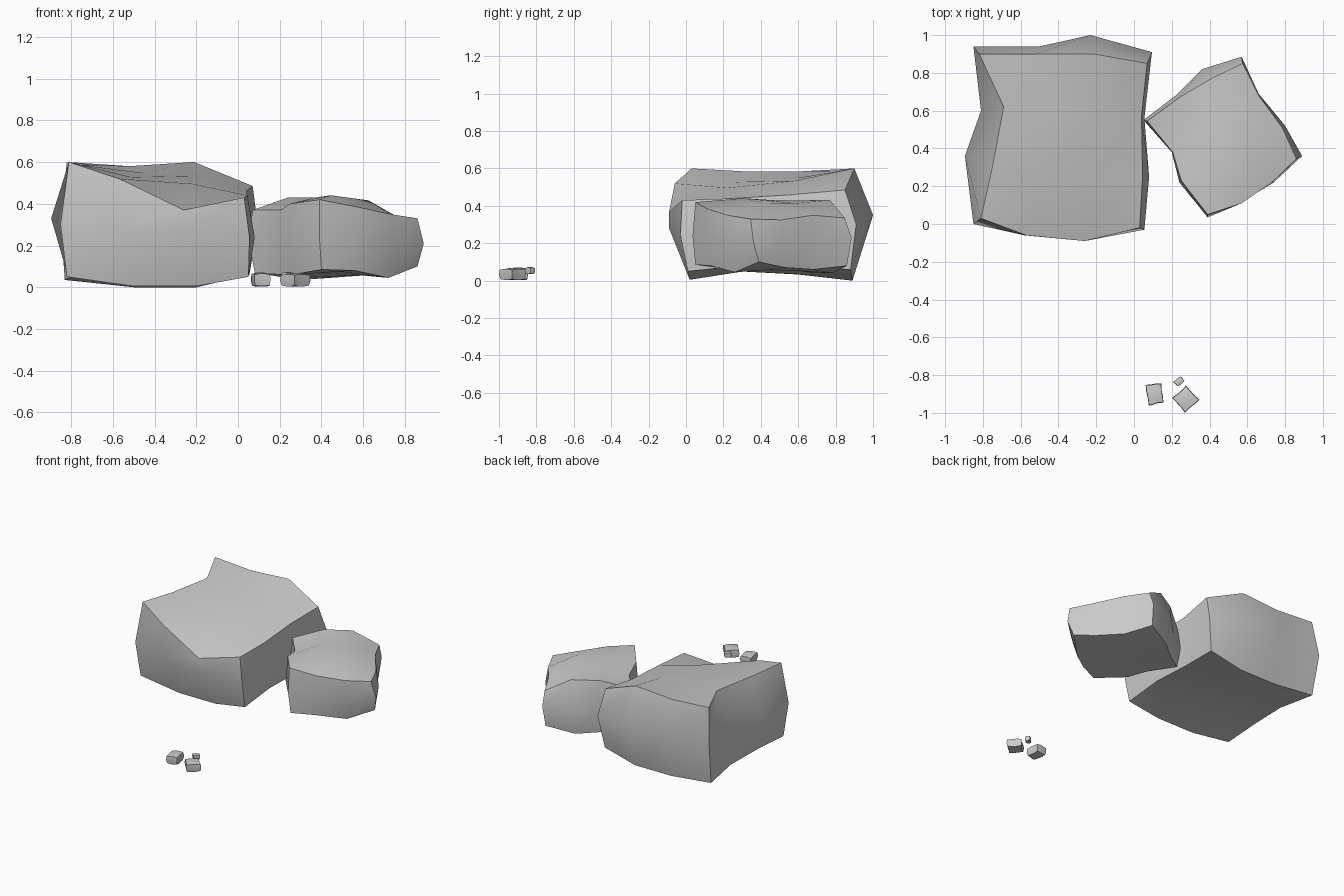
import bpy
import math
from mathutils import Vector


def cap_point(loop, i, j):
    # Coons patch over the 12-point loop (corners at 0, 3, 6, 9)
    u, v = i / 3, j / 3
    front, back = loop[i], loop[9 - i]
    right, left = loop[3 + j], loop[(12 - j) % 12]
    corners = ((1 - u) * (1 - v) * loop[0] + u * (1 - v) * loop[3]
               + u * v * loop[6] + (1 - u) * v * loop[9])
    return (1 - v) * front + v * back + (1 - u) * left + u * right - corners


def rock(name, bottom, middle, top, bumps=(0, 0, 0, 0), hollow=0):
    loops = [[Vector(p) for p in l] for l in (bottom, middle, top)]
    verts = [p for l in loops for p in l]
    faces = []
    # side walls
    for k in (0, 12):
        for i in range(12):
            j = (i + 1) % 12
            faces.append((k + i, k + j, k + 12 + j, k + 12 + i))
    # top and bottom grids
    for base, loop, up in ((0, loops[0], False), (24, loops[2], True)):
        grid = {}
        for i in range(4):
            for j in range(4):
                if j == 0:
                    grid[i, j] = base + i
                elif j == 3:
                    grid[i, j] = base + 9 - i
                elif i == 3:
                    grid[i, j] = base + 3 + j
                elif i == 0:
                    grid[i, j] = base + 12 - j
                else:
                    p = cap_point(loop, i, j)
                    p.z += bumps[(j - 1) * 2 + i - 1] if up else hollow
                    grid[i, j] = len(verts)
                    verts.append(p)
        for i in range(3):
            for j in range(3):
                f = (grid[i, j], grid[i + 1, j], grid[i + 1, j + 1], grid[i, j + 1])
                faces.append(f if up else f[::-1])
    mesh = bpy.data.meshes.new(name)
    mesh.from_pydata(verts, [], faces)
    ob = bpy.data.objects.new(name, mesh)
    bpy.context.collection.objects.link(ob)
    bpy.context.view_layer.objects.active = ob
    ob.select_set(True)
    bpy.ops.object.shade_smooth_by_angle(angle=0.6)
    ob.select_set(False)


# Big boulder
rock("large_boulder",
     [(-.82, .02, .05), (-.50, .02, .005), (-.20, .02, .005), (.05, .01, .05),
      (.05, .3, .08), (.045, .6, .07), (.055, .88, .06), (-.20, .89, .0),
      (-.5, .89, .0), (-.83, .89, .035), (-.79, .6, .05), (-.82, .3, .07)],
     [(-.85, .0, .30), (-.58, -.06, .26), (-.26, -.09, .28), (.055, -.03, .24),
      (.08, .25, .24), (.055, .56, .25), (.095, .91, .3), (-.23, 1.0, .35),
      (-.5, .94, .33), (-.85, .94, .33), (-.81, .6, .33), (-.895, .36, .33)],
     [(-.81, .03, .60), (-.57, -.06, .52), (-.26, -.09, .37), (.03, -.02, .43),
      (.045, .25, .44), (.04, .57, .46), (.07, .85, .485), (-.21, .90, .60),
      (-.52, .90, .58), (-.82, .90, .60), (-.69, .62, .585), (-.75, .3, .585)],
     (.0, .06, 0, .02), .02)

# Smaller boulder, turned on its corner
rock("small_boulder",
     [(.40, .05, .085), (.56, .13, .08), (.72, .26, .045), (.86, .39, .10),
      (.77, .53, .07), (.65, .68, .06), (.56, .86, .08), (.37, .78, .04),
      (.23, .66, .045), (.08, .55, .07), (.21, .38, .06), (.26, .24, .06)],
     [(.39, .035, .24), (.56, .11, .22), (.74, .22, .2), (.89, .36, .21),
      (.80, .52, .21), (.66, .69, .22), (.57, .885, .23), (.36, .82, .24),
      (.22, .68, .22), (.05, .55, .23), (.20, .38, .22), (.24, .22, .22)],
     [(.39, .05, .42), (.57, .11, .385), (.73, .22, .35), (.86, .345, .33),
      (.785, .51, .325), (.66, .68, .35), (.575, .85, .335), (.41, .77, .43),
      (.24, .67, .43), (.07, .545, .37), (.205, .38, .37), (.25, .23, .40)],
     (.045, .045, .02, .005), .035)


def pebble(name, corners, z0, z1, seed):
    # corners run counter-clockwise; edges waver and the sides bulge
    c = sum((Vector(p) for p in corners), Vector((0, 0))) / 4
    outline = [Vector(corners[k]).lerp(Vector(corners[(k + 1) % 4]), t / 3)
               for k in range(4) for t in range(3)]
    levels = [(z0, .9), ((z0 + z1) / 2, 1), (z1, .95)]
    loops = []
    for n, (z, s) in enumerate(levels):
        loop = []
        for i, p in enumerate(outline):
            grow = s * (1 + .05 * math.sin(i * 1.9 + seed))
            dip = (n - 1) * .08 * (z1 - z0) * (i % 3 == 0)
            loop.append((*(c + (p - c) * grow), z - dip))
        loops.append(loop)
    rock(name, *loops, hollow=.004)


# Pebbles in front
pebble("pebble_left", [(.08, -.96), (.155, -.945), (.145, -.845), (.06, -.85)], .005, .065, 1)
pebble("pebble_right", [(.27, -1.0), (.345, -.93), (.275, -.858), (.205, -.92)], .004, .062, 3)
pebble("pebble_tiny", [(.235, -.86), (.268, -.83), (.245, -.806), (.207, -.838)], .036, .07, 5)
